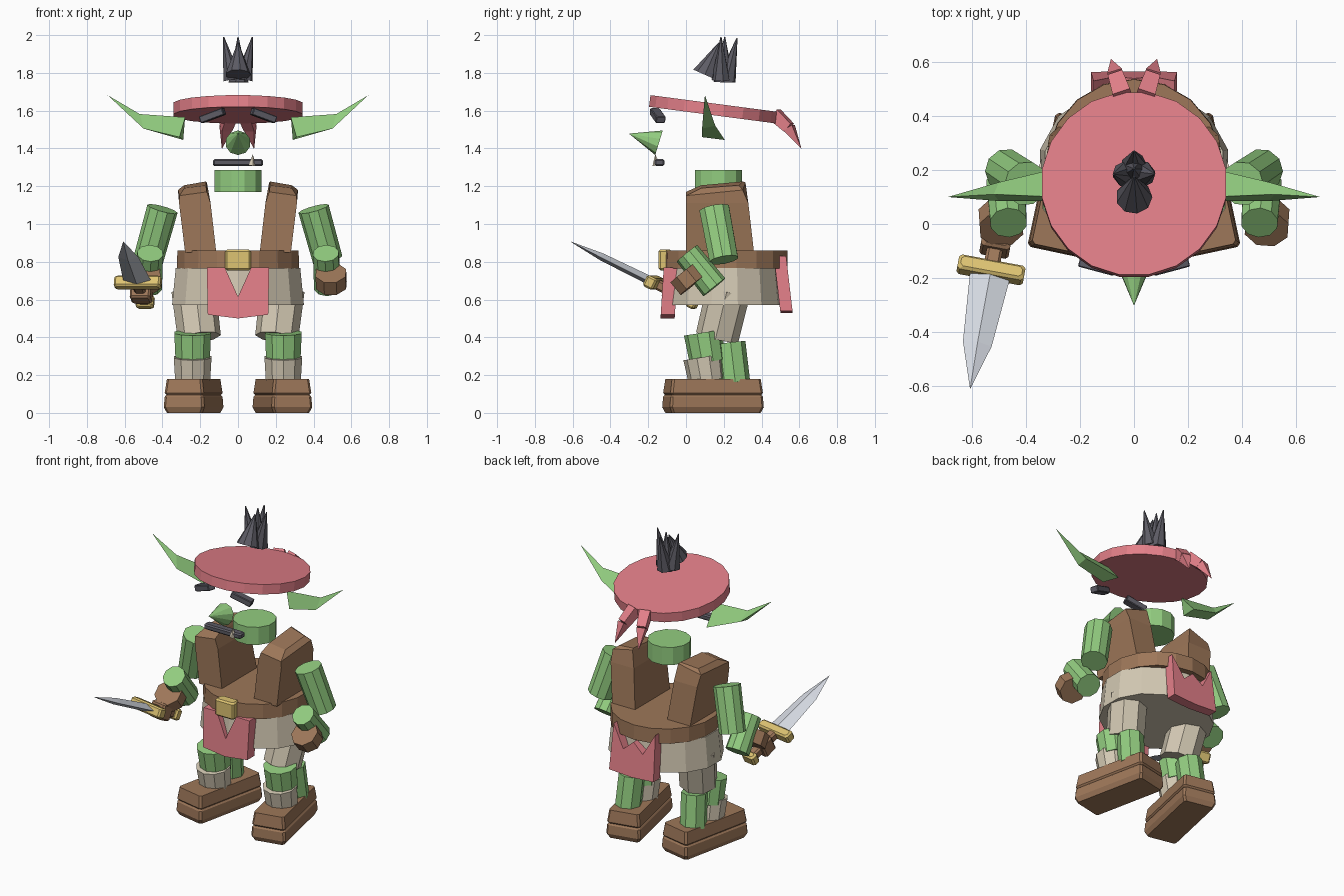
import bpy, bmesh
from math import sin, cos, pi, radians
from mathutils import Vector as V, Matrix

if "Cube" in bpy.data.objects:
    bpy.data.objects.remove(bpy.data.objects["Cube"], do_unlink=True)


def material(name, rgb):
    m = bpy.data.materials.new(name)
    m.use_nodes = True
    m.diffuse_color = (*rgb, 1)
    m.node_tree.nodes["Principled BSDF"].inputs["Base Color"].default_value = (*rgb, 1)
    return m


GREEN = material("skin green", (.29, .61, .215))
PINK = material("cloth pink", (.77, .215, .25))
BROWN = material("leather brown", (.34, .185, .10))
CREAM = material("linen cream", (.65, .58, .45))
DARK = material("dark grey", (.11, .107, .13))
GOLD = material("brass yellow", (.73, .55, .17))
STEEL = material("blade steel", (.65, .68, .74))


def loft(name, rings, mat):
    """Skin a list of equal-length point rings and cap both ends."""
    bm = bmesh.new()
    loops = [[bm.verts.new(p) for p in ring] for ring in rings]
    n = len(loops[0])
    for a, b in zip(loops, loops[1:]):
        for i in range(n):
            j = (i + 1) % n
            bm.faces.new((a[i], a[j], b[j], b[i]))
    for loop in (loops[0], loops[-1]):
        bm.faces.new(loop)
    bmesh.ops.remove_doubles(bm, verts=bm.verts, dist=.0005)
    bmesh.ops.recalc_face_normals(bm, faces=bm.faces)
    me = bpy.data.meshes.new(name)
    bm.to_mesh(me)
    bm.free()
    me.materials.append(mat)
    ob = bpy.data.objects.new(name, me)
    bpy.context.collection.objects.link(ob)
    return ob


def tube(name, a, b, r1, r2, n, mat):
    """Tapered prism between two points."""
    a, b = V(a), V(b)
    q = (b - a).to_track_quat('Z', 'Y')
    ring = lambda c, r: [c + q @ V((r * cos((i + .5) * 2 * pi / n),
                                    r * sin((i + .5) * 2 * pi / n), 0)) for i in range(n)]
    return loft(name, [ring(a, r1), ring(b, r2)], mat)


def rect(x0, x1, y0, y1, z, c=0):
    """Rectangle ring, with clipped corners when c is given."""
    if not c:
        return [(x0, y0, z), (x1, y0, z), (x1, y1, z), (x0, y1, z)]
    return [(x0 + c, y0, z), (x1 - c, y0, z), (x1, y0 + c, z), (x1, y1 - c, z),
            (x1 - c, y1, z), (x0 + c, y1, z), (x0, y1 - c, z), (x0, y0 + c, z)]


def block(name, size, mat, matrix, c=.01):
    """Box with chamfered edges placed by a matrix."""
    x, y, z = (s / 2 for s in size)
    ob = loft(name, [rect(c - x, x - c, c - y, y - c, -z, c), rect(-x, x, -y, y, c - z, c),
                     rect(-x, x, -y, y, z - c, c), rect(c - x, x - c, c - y, y - c, z, c)], mat)
    ob.data.transform(matrix)
    return ob


def turn(angle, axis):
    return Matrix.Rotation(radians(angle), 4, axis)


# Head: tilted headband disc, hair, nose and mouth
tilt = V((0, .13, .99)).normalized()
hub = V((0, .146, 1.607))
tube("headband", hub - tilt * .031, hub + tilt * .031, .345, .345, 20, PINK)
tube("hair_front", (0, .10, 1.79), (0, .175, 1.96), .068, .003, 9, DARK)
tube("hair_middle", (0, .20, 1.75), (0, .205, 1.99), .055, .003, 7, DARK)
tube("hair_back", (0, .215, 1.76), (0, .27, 1.985), .05, .003, 7, DARK)
tube("nose", (0, -.143, 1.43), (0, -.30, 1.478), .068, .001, 10, GREEN)
block("mouth", (.265, .052, .036), DARK, Matrix.Translation((0, -.14, 1.325)), .008)
tube("tooth", (.075, -.157, 1.31), (.078, -.162, 1.367), .021, .001, 5, CREAM)

# Torso: neck, belt, hips and buckle
tube("neck", (0, .172, 1.17), (0, .172, 1.285), .13, .13, 12, GREEN)
tube("belt", (0, .21, .765), (0, .21, .86), .328, .326, 18, BROWN)
hips = tube("hips", (0, 0, .572), (0, 0, .768), .358, .338, 14, CREAM)
hips.data.transform(Matrix.Translation((0, .205, 0)) @ Matrix.Diagonal((1, .87, 1, 1)))
block("buckle", (.135, .07, .11), GOLD, Matrix.Translation((0, -.11, .81)))


# Cloth flaps with a notched top edge
def flap(name, outline, y_low, y_high, thick):
    z0, z1 = min(p[1] for p in outline), max(p[1] for p in outline)
    at = lambda z: y_low + (y_high - y_low) * (z - z0) / (z1 - z0)
    loft(name, [[(x, at(z) + d, z) for x, z in outline] for d in (0, thick)], PINK)


flap("front_flap", [(-.16, .52), (0, .50), (.16, .52), (.165, .77), (.07, .77),
                    (0, .615), (-.07, .77), (-.165, .77)], -.135, -.118, .075)
flap("back_flap", [(-.16, .54), (0, .53), (.16, .54), (.15, .83), (.07, .69),
                   (0, .75), (-.07, .69), (-.15, .83)], .565, .53, -.065)

for s, side in ((1, "left_"), (-1, "right_")):
    def at(x, y, z):
        return (s * x, y, z)

    def flip(points):
        return [at(*p) for p in points]

    # Head pieces
    loft(side + "ear", [
        flip([(.28, .10, 1.565), (.29, .205, 1.445), (.31, .085, 1.46)]),
        flip([(.52, .11, 1.582), (.50, .155, 1.52), (.50, .085, 1.505)]),
        flip([(.69, .10, 1.682)] * 3)], GREEN)
    block(side + "brow", (.135, .052, .038), DARK,
          Matrix.Translation(at(.135, -.15, 1.574)) @ turn(s * 15, 'Z') @ turn(s * 20, 'Y'), .004)
    tube(side + "hair_spike", at(.03, .185, 1.765), at(.076, .185, 1.99), .05, .003, 7, DARK)
    tube(side + "band_tail", at(.04, .47, 1.58), at(.065, .545, 1.51), .048, .04, 4, PINK)
    tube(side + "band_tail_tip", at(.065, .545, 1.51), at(.085, .61, 1.40), .04, .001, 4, PINK)

    # Shoulder straps
    loft(side + "strap", [
        flip(rect(.115, .28, 0, .36, .85)),
        flip(rect(.145, .312, 0, .33, 1.11)),
        flip([(.165, 0, 1.17), (.31, 0, 1.15), (.318, .30, 1.18), (.165, .315, 1.22)]),
        flip([(.17, .08, 1.205), (.285, .08, 1.19), (.285, .28, 1.205), (.17, .30, 1.225)])], BROWN)

    # Arms
    tube(side + "upper_arm", at(.40, .15, 1.08), at(.475, .20, .81), .083, .08, 10, GREEN)
    low, high = V(at(.475, .15, .665)), V(at(.465, .005, .845))
    tube(side + "forearm", low, high, .075, .07, 10, GREEN)
    along = (high - low).normalized()
    hand = V(at(.493, .008, .708))
    tube(side + "glove", hand - along * .042, hand + along * .042, .086, .086, 8, BROWN)

    # Legs
    tube(side + "thigh", at(.205, .165, .40), at(.235, .225, .65), .115, .118, 8, CREAM)
    tube(side + "knee", at(.24, .115, .27), at(.24, .09, .425), .095, .102, 10, GREEN)
    tube(side + "shin_wrap", at(.24, .11, .17), at(.24, .09, .295), .097, .105, 10, CREAM)
    tube(side + "calf", at(.235, .26, .16), at(.225, .235, .37), .08, .08, 8, GREEN)

    # Boots: welted sole below a slightly tapered upper
    w, l = .108, .252
    levels = [(0, .012), (.03, -.002), (.085, .002), (.095, .01), (.105, .002), (.18, .012)]
    boot = loft(side + "boot",
                [rect(g - w, w - g, g - l, l - g, z, .012) for z, g in levels], BROWN)
    boot.data.transform(Matrix.Translation(at(.235, .143, 0)) @ turn(s * 12, 'Z'))

# Sword in the right hand: local x across, y along the blade, z out of its flat
point = V((-.12, -.65, .32)).normalized()
across = V((-1, .185, 0)).normalized()
flat = across.cross(point).normalized()
frame = Matrix((across, point, flat)).transposed().to_4x4()
frame.translation = V((-.53, -.17, .69))


def blade_ring(y, half, thick, shift=0):
    return [(half + shift, y, 0), (shift, y, thick), (shift - half, y, 0), (shift, y, -thick)]


blade = loft("sword_blade", [blade_ring(.02, .075, .024), blade_ring(.31, .054, .02),
                             blade_ring(.495, .001, .001, -.004)], STEEL)
blade.data.transform(frame)
block("sword_guard", (.25, .06, .065), GOLD, frame)
block("sword_grip", (.06, .24, .055), BROWN, frame @ Matrix.Translation((0, -.12, 0)))
block("sword_hand", (.11, .09, .10), BROWN, frame @ Matrix.Translation((0, -.12, 0)))
block("sword_pommel", (.095, .05, .07), GOLD, frame @ Matrix.Translation((0, -.235, 0)))
